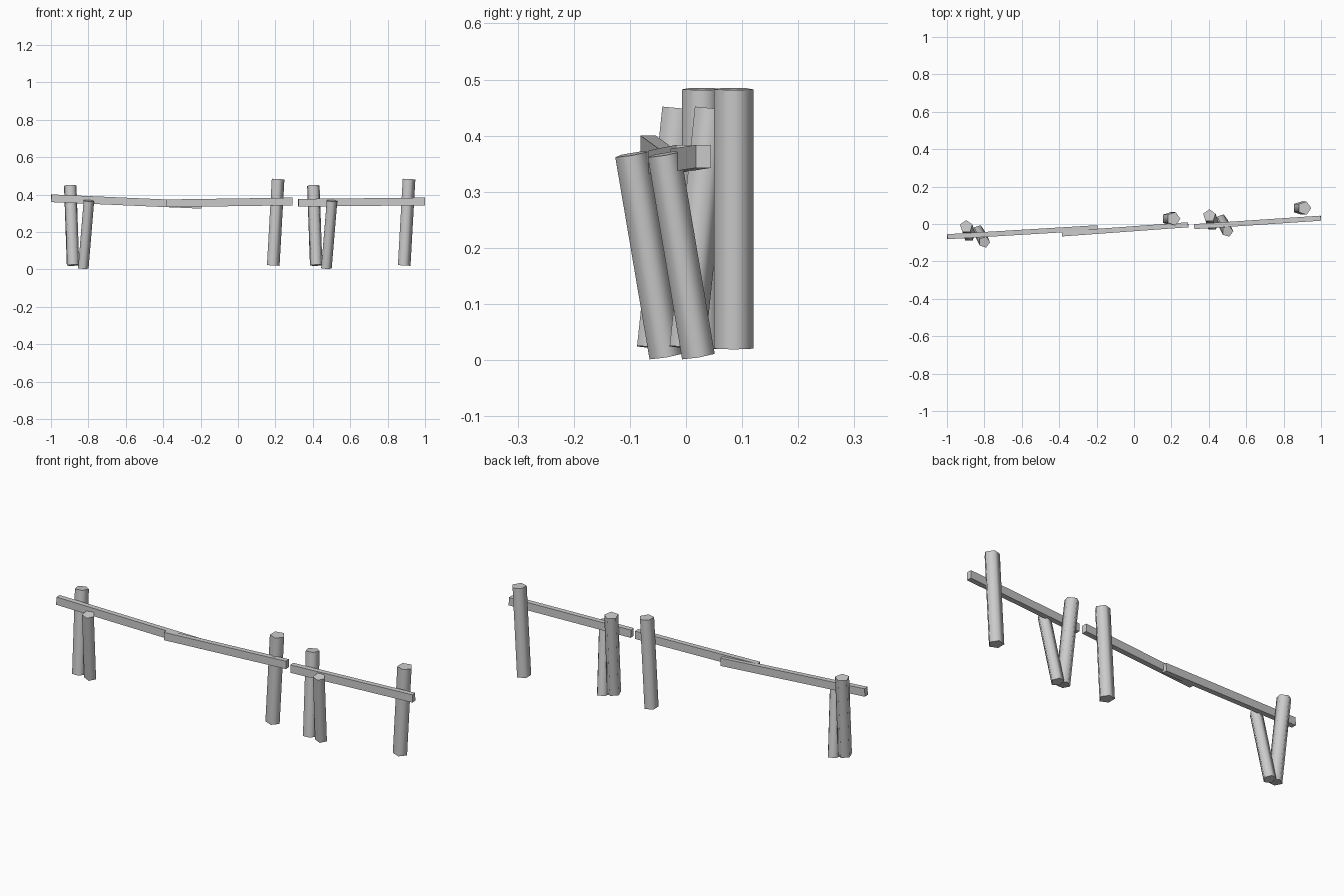
import bpy, bmesh
from math import sin, cos, pi, radians
from mathutils import Vector

if "Cube" in bpy.data.objects:
    bpy.data.objects.remove(bpy.data.objects["Cube"])


def mesh_object(name, bm):
    bmesh.ops.recalc_face_normals(bm, faces=bm.faces)
    me = bpy.data.meshes.new(name)
    bm.to_mesh(me)
    bm.free()
    ob = bpy.data.objects.new(name, me)
    bpy.context.collection.objects.link(ob)
    return ob


def prism(name, a, b, section, smooth=False):
    """Extrude a flat section along the line a-b, with square-cut ends."""
    a, b = Vector(a), Vector(b)
    axis = b - a
    bm = bmesh.new()
    face = bm.faces.new([bm.verts.new(p) for p in section(axis, a)])
    ext = bmesh.ops.extrude_face_region(bm, geom=[face], use_keep_orig=True)
    top = [g for g in ext["geom"] if isinstance(g, bmesh.types.BMVert)]
    bmesh.ops.translate(bm, verts=top, vec=axis)
    if smooth:
        for f in bm.faces:
            f.smooth = len(f.verts) == 4
        for e in bm.edges:
            if any(len(f.verts) != 4 for f in e.link_faces):
                e.smooth = False
    return mesh_object(name, bm)


def post(name, a, b, r, spin=0, sides=5):
    def section(axis, origin):
        q = Vector((0, 0, 1)).rotation_difference(axis)
        s = radians(spin)
        return [origin + q @ Vector((r * cos(s + 2 * pi * i / sides),
                                     r * sin(s + 2 * pi * i / sides), 0))
                for i in range(sides)]
    return prism(name, a, b, section, True)


def rail(name, a, b, thick=0.027, high=0.041):
    def section(axis, origin):
        side = Vector((0, 0, 1)).cross(axis).normalized() * thick / 2
        up = axis.cross(side).normalized() * high / 2
        return [origin + side * i + up * j
                for i, j in ((1, 1), (-1, 1), (-1, -1), (1, -1))]
    return prism(name, a, b, section)


# Upright posts
for i, (x, y) in enumerate(((0.198, 0.028), (0.898, 0.085))):
    post(f"upright_post_{i + 1}", (x - 0.013, y, 0.021), (x + 0.013, y, 0.483), 0.0373)

# Crossed brace pairs: tall back leg and short front leg
for i, (x, y) in enumerate(((-0.85, -0.036), (0.45, 0.022))):
    post(f"brace_tall_{i + 1}", (x - 0.032, y - 0.023, 0.022),
         (x - 0.047, y + 0.022, 0.448), 0.035, 90)
    post(f"brace_short_{i + 1}", (x + 0.02, y, 0.007),
         (x + 0.05, y - 0.061, 0.367), 0.031, -72)

# Rails
rail("rail_left", (-0.999, -0.068, 0.38), (-0.195, -0.02, 0.345))
rail("rail_middle", (-0.385, -0.053, 0.353), (0.29, -0.004, 0.363))
rail("rail_right", (0.322, -0.014, 0.356), (0.999, 0.031, 0.363))
